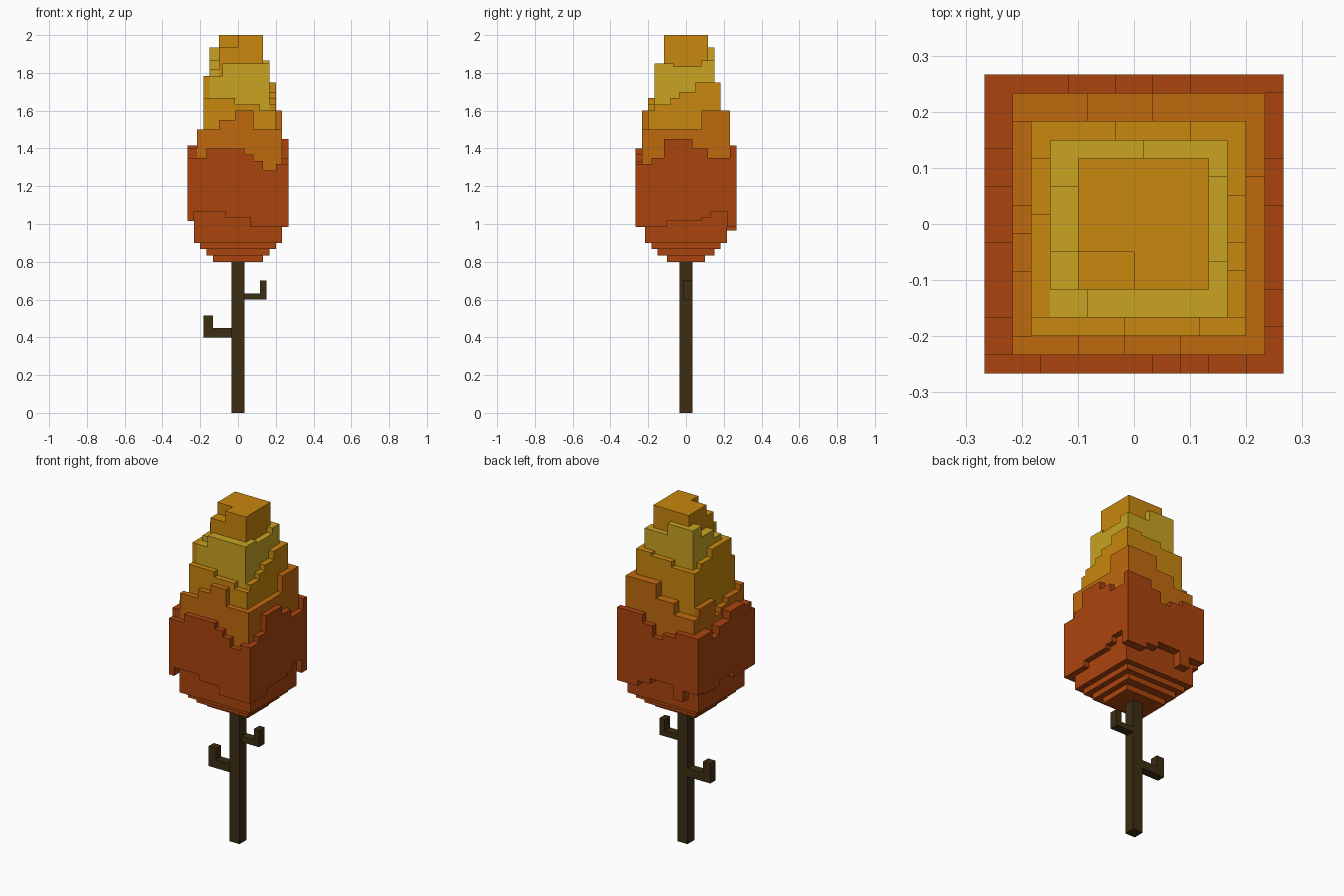
import bpy, bmesh, math
from mathutils import Vector

if "Cube" in bpy.data.objects:
    bpy.data.objects.remove(bpy.data.objects["Cube"])

U = 1 / 60  # block grid unit


def material(name, rgb):
    m = bpy.data.materials.new(name)
    lin = [(c / 255 / 12.92) if c < 10 else ((c / 255 + 0.055) / 1.055) ** 2.4 for c in rgb]
    m.diffuse_color = (*lin, 1)
    m.use_nodes = True
    m.node_tree.nodes["Principled BSDF"].inputs["Base Color"].default_value = m.diffuse_color
    return m


def new_object(name, bm, mat):
    mesh = bpy.data.meshes.new(name)
    bm.to_mesh(mesh)
    bm.free()
    mesh.materials.append(mat)
    obj = bpy.data.objects.new(name, mesh)
    bpy.context.collection.objects.link(obj)
    return obj


def box(name, mat, x0, x1, y0, y1, z0, z1):
    bm = bmesh.new()
    bmesh.ops.create_cube(bm, size=1)
    for v in bm.verts:
        v.co = Vector((x1 if v.co.x > 0 else x0, y1 if v.co.y > 0 else y0,
                       z1 if v.co.z > 0 else z0)) * U
    return new_object(name, bm, mat)


def step(profile, t):
    """Stepped outline: list of (end position, height)."""
    return next((h for end, h in profile if t < end), profile[-1][1])


def inside(rect, x, y):
    return rect[0] <= x < rect[1] and rect[2] <= y < rect[3]


def side_height(sides, core, x, y):
    front, right, back, left = sides
    if y < core[2]:
        return step(front, x)
    if y >= core[3]:
        return step(back, x)
    return step(left, y) if x < core[0] else step(right, y)


red = material("rust_red", (170, 68, 14))
orange = material("burnt_orange", (192, 106, 14))
amber = material("amber", (200, 135, 14))
yellow = material("golden_yellow", (200, 163, 34))
bark = material("dark_bark", (60, 45, 18))

# Foliage tiers, outermost first: footprint and stepped tops (front, right, back, left)
tiers = [
    ("foliage_rust", red, (-16, 16, -16, 16), (
        [(-10, 81), (2, 84), (5, 82), (8, 80), (12, 77), (16, 79)],
        [(-11, 79), (-7, 81), (2, 87), (7, 84), (14, 81)],
        [(-7, 82), (-2, 80), (2, 78), (6, 82), (16, 85)],
        [(-10, 84), (-2, 85), (4, 82), (8, 79), (16, 82)])),
    ("foliage_orange", orange, (-13, 14, -14, 14), (
        [(-6, 90), (-1, 93), (5, 96), (14, 90)],
        [(5, 90), (14, 96)],
        [(-5, 87), (2, 91), (14, 96)],
        [(-5, 88), (-1, 86), (2, 84), (14, 90)])),
    ("foliage_amber", amber, (-11, 12, -12, 11), (
        [(-1, 100), (7, 98), (12, 96)],
        [(-5, 98), (-2, 100), (3, 102), (11, 105)],
        [(-2, 102), (6, 104), (12, 105)],
        [(1, 107), (7, 104), (11, 102)])),
    ("foliage_yellow", yellow, (-9, 10, -10, 9), (
        [(-5, 107), (10, 111)],
        [(-4, 111), (5, 110), (9, 112)],
        [(1, 116), (10, 112)],
        [(-3, 109), (4, 112), (9, 116)])),
    ("foliage_tip", amber, (-6, 8, -7, 7), None),
]
# Stepped lower rim of the widest tier
rim = ([(-14, 61), (-4, 64), (4, 62), (16, 59)],
       [(-6, 59), (5, 61), (8, 62), (13, 64), (16, 58)],
       [(-10, 62), (-6, 58), (3, 63), (8, 61), (16, 59)],
       [(-4, 61), (4, 63), (8, 61), (16, 61)])
belly = (-14, 14, -13, 13)
# Narrowing steps under the crown: half widths and height range
underside = [(12, 11, 52, 54), (10, 9, 50, 52), (8, 6, 48, 50)]

# Fill the block grid with tier numbers
cells = {}
for x in range(-16, 16):
    for y in range(-16, 16):
        i = max(k for k, t in enumerate(tiers) if inside(t[2], x, y))
        if tiers[i][3]:
            top = side_height(tiers[i][3], tiers[i + 1][2], x, y)
        else:
            top = 116 if x < 0 and y < -3 else 120
        bottom = 54 if inside(belly, x, y) else side_height(rim, belly, x, y)
        for z in range(bottom, top):
            cells[x, y, z] = i if z >= 70 else 0
for hx, hy, z0, z1 in underside:
    for x in range(-hx, hx):
        for y in range(-hy, hy):
            for z in range(z0, z1):
                cells[x, y, z] = 0

# Skin each tier with its exposed faces only
meshes = [bmesh.new() for _ in tiers]
verts = [{} for _ in tiers]
for cell, i in cells.items():
    for axis in range(3):
        for s in (0, 1):
            near = list(cell)
            near[axis] += 2 * s - 1
            if tuple(near) in cells:
                continue
            a, b = (axis + 1) % 3, (axis + 2) % 3
            quad = []
            for da, db in ((0, 0), (1, 0), (1, 1), (0, 1)):
                p = list(cell)
                p[axis] += s
                p[a] += da
                p[b] += db
                p = tuple(p)
                if p not in verts[i]:
                    verts[i][p] = meshes[i].verts.new(Vector(p) * U)
                quad.append(verts[i][p])
            meshes[i].faces.new(quad if s else quad[::-1])
for bm, (name, mat, _, _) in zip(meshes, tiers):
    bmesh.ops.dissolve_limit(bm, angle_limit=math.radians(1),
                             verts=bm.verts[:], edges=bm.edges[:])
    new_object(name, bm, mat)

# Trunk and two upturned twigs
box("trunk", bark, -2, 2, -2, 2, 0, 48)
box("left_twig", bark, -11, -2, -1, 2, 24, 27)
box("left_twig_tip", bark, -11, -8, -1, 2, 27, 31)
box("right_twig", bark, 2, 9, -1, 2, 36, 38)
box("right_twig_tip", bark, 7, 9, -1, 2, 38, 42)
